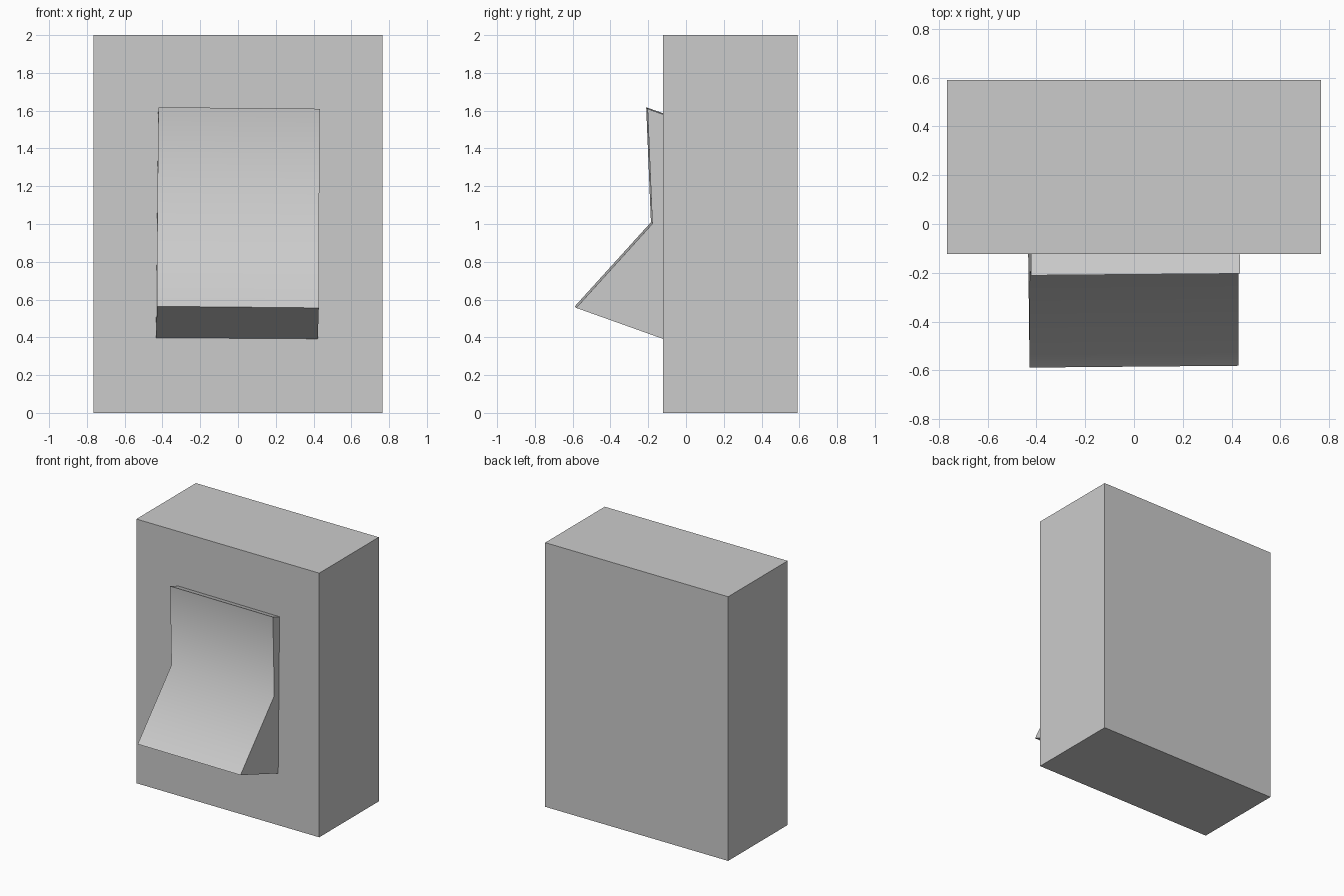
import bpy, bmesh, math
from mathutils import Matrix, Vector

if "Cube" in bpy.data.objects:
    bpy.data.objects.remove(bpy.data.objects["Cube"])


def extrude_profile(name, profile, half_width):
    """Extrude a (y, z) outline symmetrically along x."""
    bm = bmesh.new()
    face = bm.faces.new([bm.verts.new((-half_width, y, z)) for y, z in profile])
    side = bmesh.ops.extrude_face_region(bm, geom=[face])["geom"]
    verts = [v for v in side if isinstance(v, bmesh.types.BMVert)]
    bmesh.ops.translate(bm, verts=verts, vec=(2 * half_width, 0, 0))
    bmesh.ops.recalc_face_normals(bm, faces=bm.faces)
    mesh = bpy.data.meshes.new(name)
    bm.to_mesh(mesh)
    bm.free()
    obj = bpy.data.objects.new(name, mesh)
    bpy.context.collection.objects.link(obj)
    return obj


# Wall box
extrude_profile("switch_housing",
                [(-0.122, 0), (0.59, 0), (0.59, 2), (-0.122, 2)], 0.766)

# Kinked rocker, its back sunk just inside the housing
rocker = extrude_profile("rocker", [
    (-0.207, 1.614), (-0.182, 1.005), (-0.585, 0.560),
    (-0.10, 0.387), (-0.10, 1.576)], 0.428)

# The rocker sits very slightly askew
pivot = Vector((0, -0.125, 1))
tilt = Matrix.Rotation(math.radians(0.55), 4, 'Y') @ Matrix.Rotation(math.radians(0.5), 4, 'Z')
rocker.data.transform(Matrix.Translation(pivot) @ tilt @ Matrix.Translation(-pivot))

# Soft shading across the kink only
bpy.ops.object.select_all(action='DESELECT')
rocker.select_set(True)
bpy.context.view_layer.objects.active = rocker
bpy.ops.object.shade_smooth_by_angle(angle=math.radians(55))
